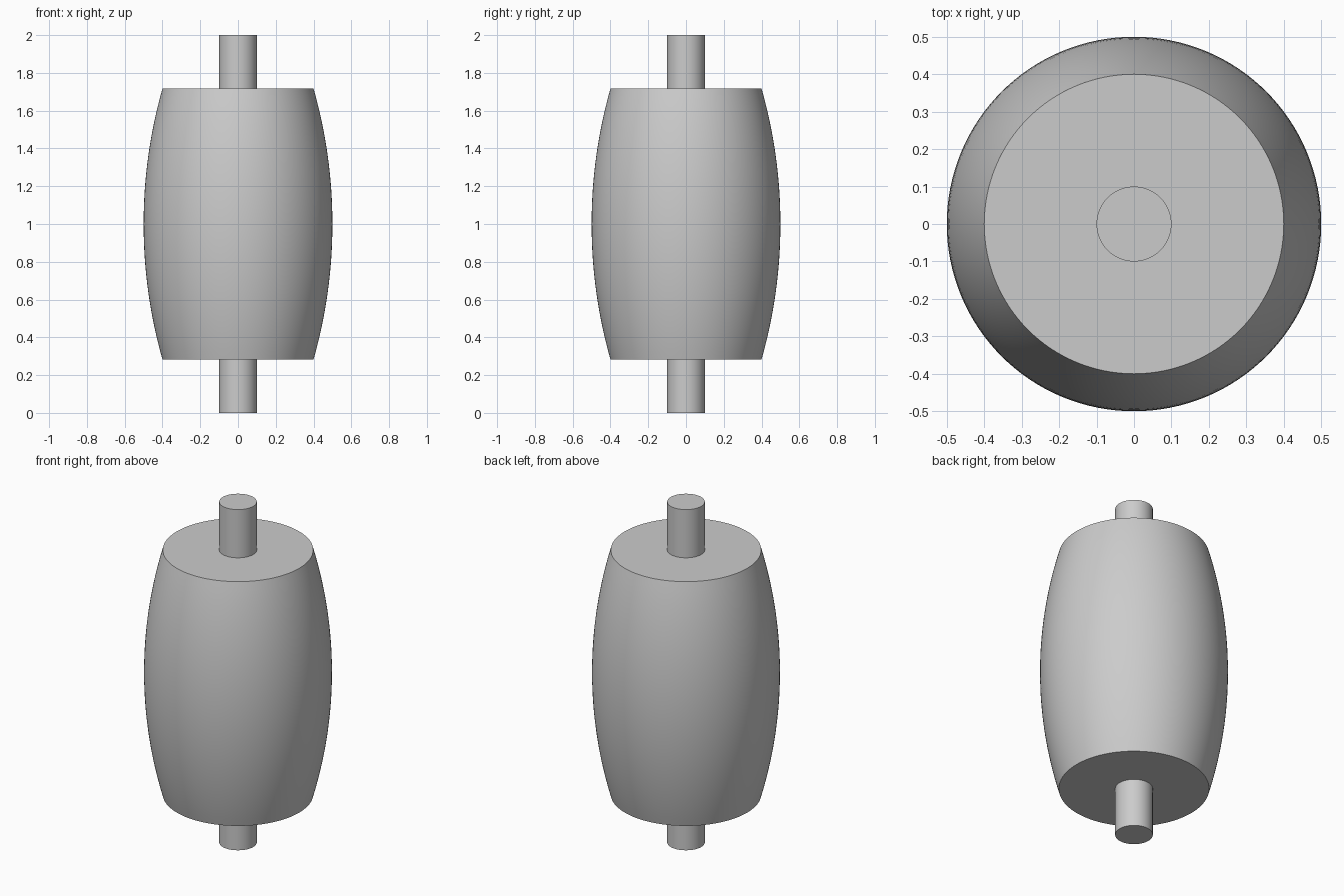
import bpy
import bmesh
import math

SEGMENTS = 128
HEIGHT = 2.0
SHAFT_RADIUS = 0.1
BELLY_RADIUS = 0.5
END_RADIUS = 0.4
HALF_LENGTH = 0.717
ARC_STEPS = 32

cube = bpy.data.objects.get("Cube")
if cube:
    bpy.data.objects.remove(cube, do_unlink=True)

# Plain grey for the whole roller
grey = bpy.data.materials.new("plain grey")
grey.use_nodes = True
colour = (0.6, 0.6, 0.6, 1)
grey.diffuse_color = colour
grey.node_tree.nodes["Principled BSDF"].inputs["Base Color"].default_value = colour


def lathe(name, profile):
    """Revolve (radius, z) points around the z axis and cap both ends."""
    bm = bmesh.new()
    rings = []
    for radius, z in profile:
        angles = [math.tau * i / SEGMENTS for i in range(SEGMENTS)]
        rings.append([bm.verts.new((radius * math.cos(a), radius * math.sin(a), z))
                      for a in angles])
    for low, high in zip(rings, rings[1:]):
        for i in range(SEGMENTS):
            j = (i + 1) % SEGMENTS
            bm.faces.new((low[i], low[j], high[j], high[i]))
    bm.faces.new(reversed(rings[0]))
    bm.faces.new(rings[-1])
    mesh = bpy.data.meshes.new(name)
    bm.to_mesh(mesh)
    bm.free()
    mesh.materials.append(grey)
    obj = bpy.data.objects.new(name, mesh)
    bpy.context.collection.objects.link(obj)
    bpy.ops.object.select_all(action="DESELECT")
    obj.select_set(True)
    bpy.context.view_layer.objects.active = obj
    bpy.ops.object.shade_smooth_by_angle(angle=math.radians(30))
    return obj


# Barrel body: a circular arc bulging from the flat ends to the belly
sag = BELLY_RADIUS - END_RADIUS
arc_radius = (HALF_LENGTH ** 2 + sag ** 2) / (2 * sag)
sweep = math.asin(HALF_LENGTH / arc_radius)
arc = []
for step in range(ARC_STEPS + 1):
    angle = sweep * (2 * step / ARC_STEPS - 1)
    arc.append((BELLY_RADIUS - arc_radius * (1 - math.cos(angle)),
                HEIGHT / 2 + arc_radius * math.sin(angle)))
lathe("barrel_body", arc)

# Shaft running through the body and out of both ends
lathe("shaft", [(SHAFT_RADIUS, 0), (SHAFT_RADIUS, HEIGHT)])
